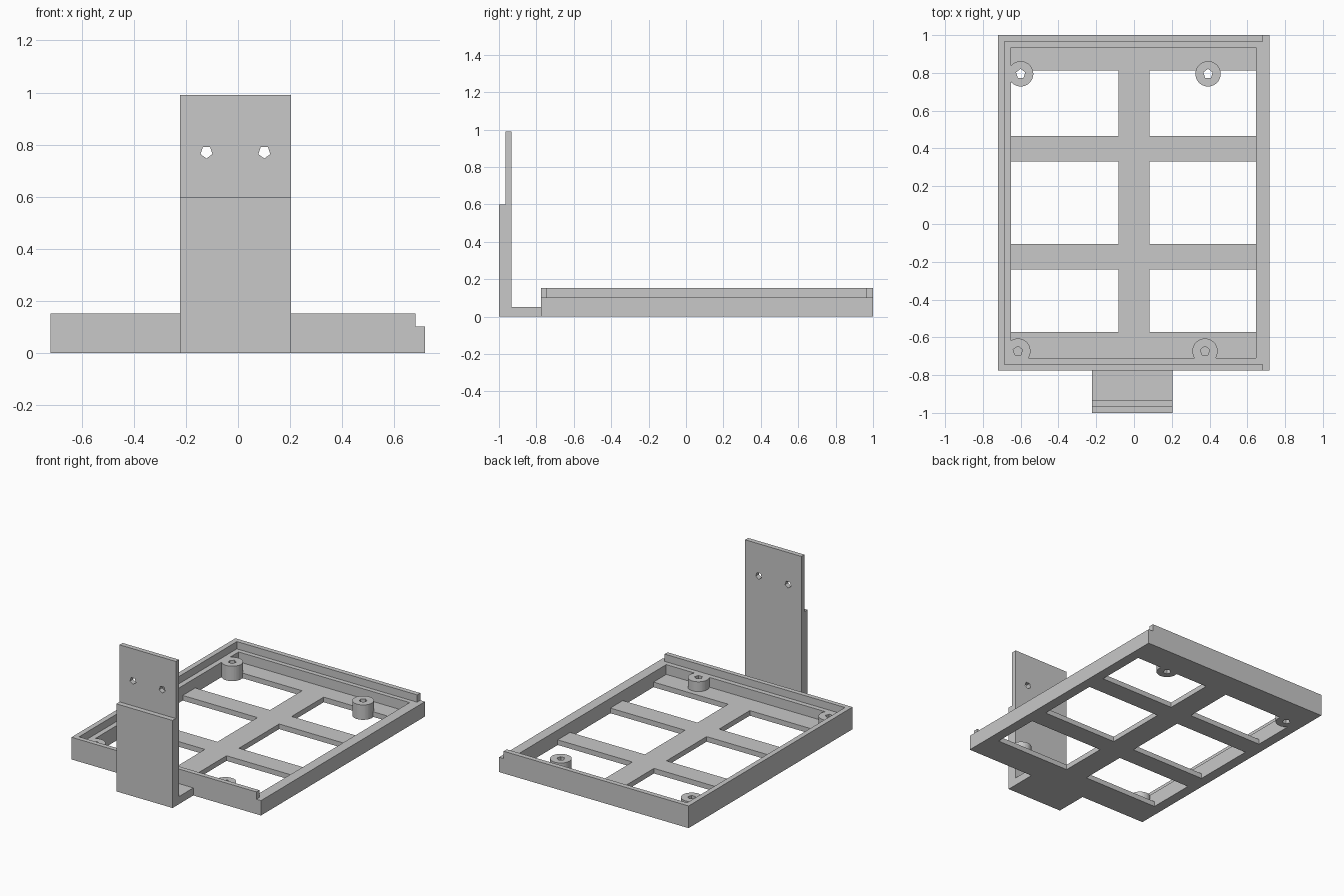
import bpy, bmesh, math
from mathutils import Matrix

old = bpy.data.objects.get("Cube")
if old:
    bpy.data.objects.remove(old, do_unlink=True)

grey = bpy.data.materials.new("light grey")
grey.use_nodes = True
COLOUR = (0.58, 0.58, 0.58, 1)
grey.diffuse_color = COLOUR
grey.node_tree.nodes["Principled BSDF"].inputs["Base Color"].default_value = COLOUR


def finish(name, bm):
    bmesh.ops.recalc_face_normals(bm, faces=bm.faces)
    mesh = bpy.data.meshes.new(name)
    bm.to_mesh(mesh)
    bm.free()
    mesh.materials.append(grey)
    obj = bpy.data.objects.new(name, mesh)
    bpy.context.collection.objects.link(obj)
    return obj


def box(name, x, y, z):
    bm = bmesh.new()
    bmesh.ops.create_cube(bm, size=1)
    for v in bm.verts:
        v.co = [lo + (c + 0.5) * (hi - lo) for c, (lo, hi) in zip(v.co, (x, y, z))]
    return finish(name, bm)


def sweep(bm, face, offset):
    """Extrude a flat face into a closed solid."""
    new = bmesh.ops.extrude_face_region(bm, geom=[face], use_keep_orig=True)["geom"]
    bmesh.ops.translate(bm, vec=offset,
                        verts=[g for g in new if isinstance(g, bmesh.types.BMVert)])


def prism(name, centre, radius, depth, sides, turn=0):
    """Upright prism with its first corner towards +y, then turned about x."""
    bm = bmesh.new()
    angles = [2 * math.pi * i / sides for i in range(sides)]
    base = bm.faces.new([bm.verts.new((-radius * math.sin(a), radius * math.cos(a), 0))
                         for a in angles])
    sweep(bm, base, (0, 0, depth))
    bm.transform(Matrix.Translation(centre) @ Matrix.Rotation(turn, 4, "X"))
    return finish(name, bm)


def combine(target, other, operation):
    mod = target.modifiers.new(operation.lower(), "BOOLEAN")
    mod.operation, mod.object, mod.solver = operation, other, "EXACT"
    bpy.context.view_layer.objects.active = target
    bpy.ops.object.modifier_apply(modifier=mod.name)
    bpy.data.objects.remove(other, do_unlink=True)


# Tray: solid block, lid recess open to the left side, then the inner cavity
FLOOR, LEDGE, RIM = 0.035, 0.102, 0.152
tray = box("tray", (-0.72, 0.717), (-0.775, 1), (0, RIM))
combine(tray, box("lid_recess", (-0.685, 0.8), (-0.743, 0.966), (LEDGE, 0.3)), "DIFFERENCE")
combine(tray, box("lid_side_gap", (0.682, 0.8), (-0.9, 1.1), (LEDGE, 0.3)), "DIFFERENCE")
combine(tray, box("cavity", (-0.65, 0.647), (-0.71, 0.935), (FLOOR, 0.3)), "DIFFERENCE")

# Six floor windows
for x in ((-0.65, -0.083), (0.081, 0.647)):
    for y in ((-0.572, -0.24), (-0.105, 0.33), (0.465, 0.812)):
        combine(tray, box("window", x, y, (-0.1, FLOOR + 0.02)), "DIFFERENCE")

# Screw posts: rear pair drilled through, front pair blind
POSTS = [(-0.6, 0.795, -0.1), (0.392, 0.795, -0.1),
         (-0.615, -0.673, FLOOR), (0.376, -0.673, FLOOR)]
for x, y, hole_base in POSTS:
    combine(tray, prism("post", (x, y, 0), 0.067, LEDGE, 40), "UNION")
for x, y, hole_base in POSTS:
    combine(tray, prism("post_hole", (x, y, hole_base), 0.026, 0.4, 5), "DIFFERENCE")

# Upright bracket: stepped side profile swept across its width
profile = [(-0.775, 0), (-1, 0), (-1, 0.6), (-0.965, 0.6), (-0.965, 0.991),
           (-0.932, 0.991), (-0.932, 0.052), (-0.775, 0.052)]
bm = bmesh.new()
side = bm.faces.new([bm.verts.new((-0.222, y, z)) for y, z in profile])
sweep(bm, side, (0.426, 0, 0))
bracket = finish("bracket", bm)

# Bracket screw holes, corner pointing down
for x in (-0.121, 0.101):
    combine(bracket, prism("bracket_hole", (x, -1.1, 0.771), 0.024, 0.4, 5, -math.pi / 2), "DIFFERENCE")
